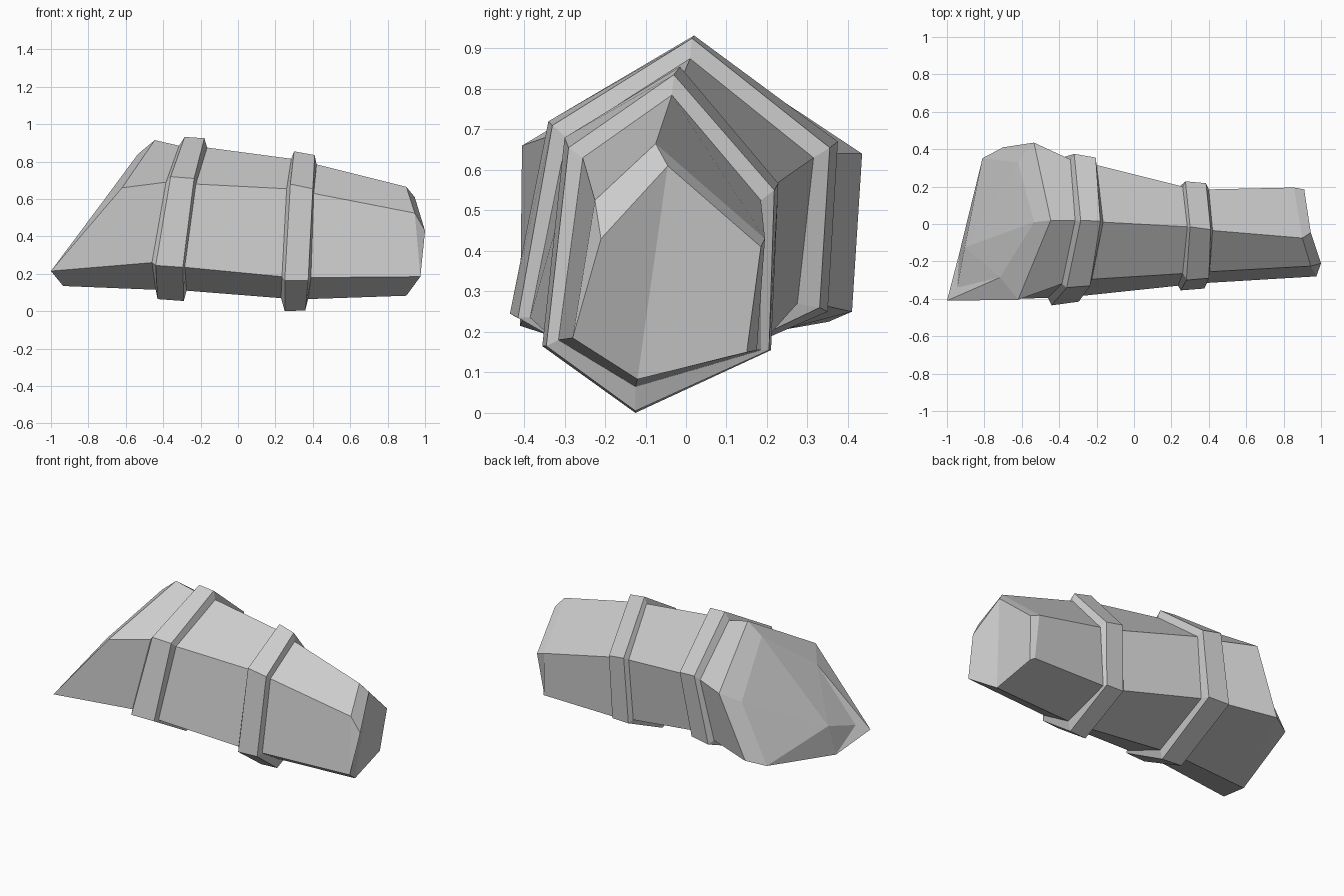
import bpy, bmesh

# One plain grey for everything
grey = bpy.data.materials.new("stone_grey")
grey.diffuse_color = (0.6, 0.6, 0.6, 1)

# Cross-sections, each: top, front upper, front lower, bottom, back lower, back upper
blunt_face = [(-.535, .01, .84), (-.715, -.285, .597), (-1, -.41, .215),
              (-.935, -.16, .135), (-.81, .352, .225), (-.62, .33, .57)]
blunt_rim = [(-.445, .02, .915), (-.62, -.405, .66), (-1, -.41, .215),
             (-.935, -.16, .135), (-.70, .41, .25), (-.535, .435, .64)]
base_end = [(-.315, .02, .885), (-.385, -.32, .69), (-.46, -.395, .26),
            (-.44, -.10, .115), (-.42, .32, .27), (-.34, .345, .64)]

wide_band_a = [(-.285, .02, .932), (-.36, -.34, .72), (-.44, -.435, .245),
               (-.43, -.10, .065), (-.40, .35, .25), (-.32, .375, .67)]
wide_band_b = [(-.18, .015, .925), (-.235, -.33, .71), (-.295, -.415, .235),
               (-.29, -.10, .055), (-.27, .33, .26), (-.205, .355, .655)]

middle_start = [(-.165, .01, .875), (-.225, -.295, .68), (-.285, -.385, .235),
                (-.275, -.10, .11), (-.26, .275, .27), (-.20, .315, .63)]
middle_end = [(.285, -.015, .815), (.26, -.265, .655), (.235, -.33, .185),
              (.23, -.12, .07), (.235, .19, .175), (.26, .20, .55)]

narrow_band_a = [(.30, -.015, .855), (.28, -.30, .68), (.25, -.355, .165),
                 (.25, -.125, 0), (.255, .21, .155), (.275, .228, .567)]
narrow_band_b = [(.41, -.03, .835), (.40, -.29, .655), (.375, -.345, .165),
                 (.36, -.125, .005), (.37, .205, .155), (.385, .218, .55)]

tip_start = [(.42, -.035, .785), (.405, -.255, .63), (.39, -.315, .18),
             (.375, -.125, .065), (.38, .185, .155), (.40, .185, .525)]
tip_rim = [(.90, -.075, .665), (.945, -.225, .525), (.975, -.28, .185),
           (.90, -.12, .083), (.87, .175, .155), (.855, .195, .43)]
tip_face = [(.945, -.045, .61), (1, -.21, .43), (.975, -.28, .185),
            (.90, -.12, .083), (.885, .15, .15), (.91, .185, .41)]


def skin(name, loops, caps=()):
    """Loft consecutive loops along +x and add extra cap faces."""
    bm = bmesh.new()

    def face(points):
        bm.faces.new([bm.verts.new(p) for p in points])

    for a, b in zip(loops, loops[1:]):
        for i in range(6):
            j = (i + 1) % 6
            quad = [a[j], b[j], b[i], a[i]]
            corners = list(dict.fromkeys(quad))   # drop repeated corners
            if len(corners) > 2:
                face(corners)
    for c in caps:
        face(c)
    bmesh.ops.remove_doubles(bm, verts=bm.verts, dist=0.0005)
    mesh = bpy.data.meshes.new(name)
    bm.to_mesh(mesh)
    bm.free()
    mesh.materials.append(grey)
    obj = bpy.data.objects.new(name, mesh)
    bpy.context.collection.objects.link(obj)
    return obj


# Faceted slanted face of the base segment
t, fu, fl, b, kl, ku = blunt_face
p, q = (-.905, -.125, .32), (-.945, -.34, .255)
base_caps = [(fl, fu, q), (fl, q, b), (q, p, b), (p, kl, b),
             (p, ku, kl), (p, t, ku), (p, fu, t), (p, q, fu)]
skin("base_segment", [blunt_face, blunt_rim, base_end], base_caps)

# Raised bands and the segment between them
skin("wide_band", [base_end, wide_band_a, wide_band_b, middle_start])
skin("middle_segment", [middle_start, middle_end])
skin("narrow_band", [middle_end, narrow_band_a, narrow_band_b, tip_start])

# Chamfered tip, its face creased down the middle
t, fu, fl, b, kl, ku = tip_face
skin("tip_segment", [tip_start, tip_rim, tip_face],
     [(t, fu, fl, b), (t, b, kl, ku)])
